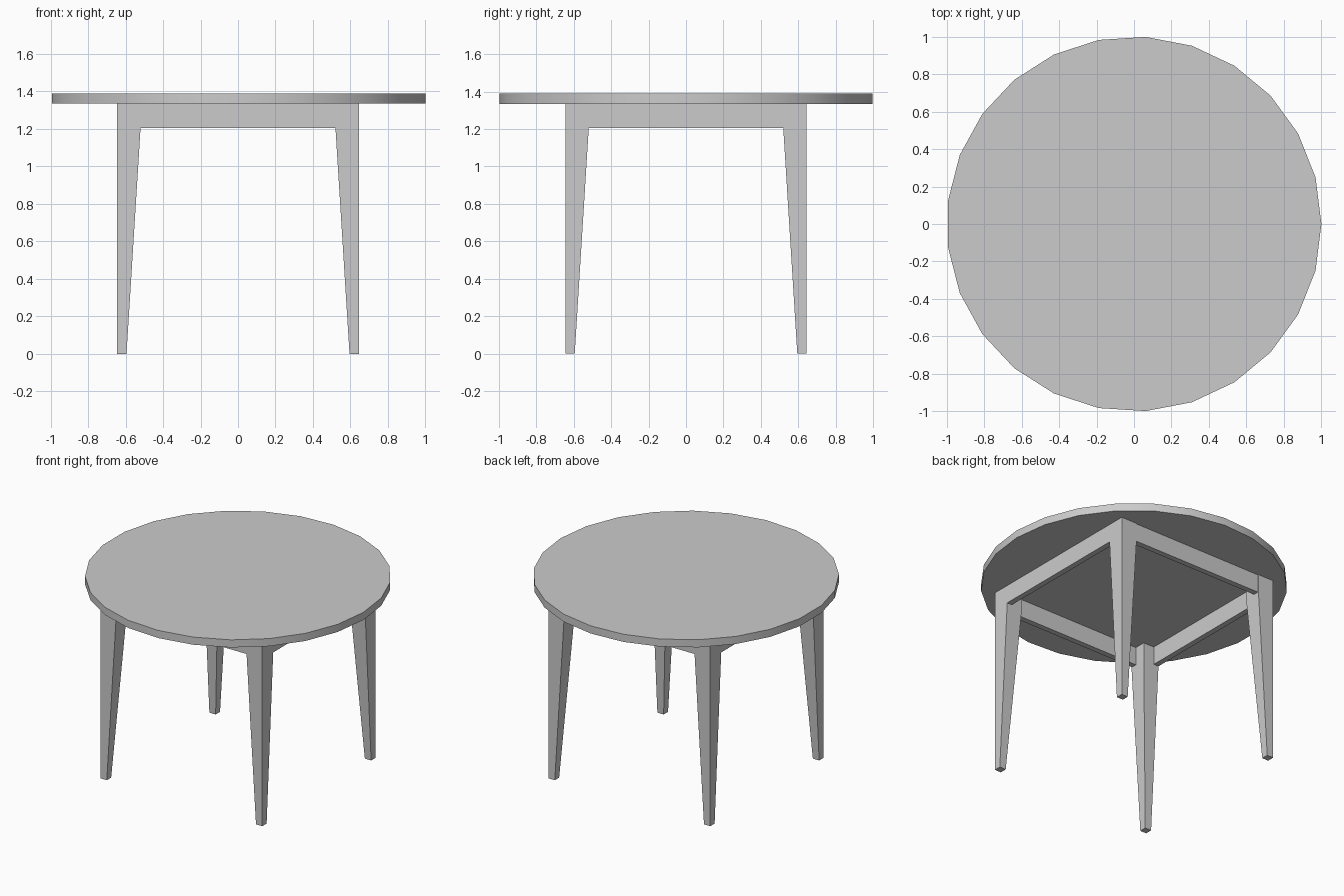
import bpy, bmesh, math

if "Cube" in bpy.data.objects:
    bpy.data.objects.remove(bpy.data.objects["Cube"])

TOP_Z, APRON_Z = 1.335, 1.205
OUT, INNER, FOOT = 0.645, 0.52, 0.595


def box(name, x0, x1, y0, y1, z0, z1):
    bpy.ops.mesh.primitive_cube_add(size=1, location=((x0 + x1) / 2, (y0 + y1) / 2, (z0 + z1) / 2))
    ob = bpy.context.object
    ob.name = name
    ob.scale = (x1 - x0, y1 - y0, z1 - z0)
    bpy.ops.object.transform_apply(location=False, rotation=False, scale=True)
    return ob


def leg(name, sx, sy):
    # square post, straight beside the apron, tapering on its two inner faces
    bm = bmesh.new()
    rings = []
    for z, inner in ((0, FOOT), (APRON_Z, INNER), (TOP_Z, INNER)):
        corners = ((inner, inner), (OUT, inner), (OUT, OUT), (inner, OUT))
        rings.append([bm.verts.new((sx * x, sy * y, z)) for x, y in corners])
    for a, b in zip(rings, rings[1:]):
        for i in range(4):
            j = (i + 1) % 4
            bm.faces.new((a[i], a[j], b[j], b[i]))
    bm.faces.new(rings[0])
    bm.faces.new(rings[-1])
    bmesh.ops.recalc_face_normals(bm, faces=bm.faces)
    mesh = bpy.data.meshes.new(name)
    bm.to_mesh(mesh)
    bm.free()
    bpy.context.collection.objects.link(bpy.data.objects.new(name, mesh))


# round table top with 25 sides
bpy.ops.mesh.primitive_cylinder_add(vertices=25, radius=1, depth=0.055, location=(0, 0, TOP_Z + 0.0275),
                                    rotation=(0, 0, math.radians(-90)))
top = bpy.context.object
top.name = "table_top"
# turn so that one corner points along +x
bpy.ops.object.transform_apply(rotation=True)
bpy.ops.object.shade_smooth_by_angle(angle=math.radians(30))

# four tapered legs
for sy, depth in ((-1, "front"), (1, "back")):
    for sx, side in ((-1, "left"), (1, "right")):
        leg(f"{depth}_{side}_leg", sx, sy)

# apron rails between the legs
T = 0.04
for s, name in ((-1, "front_rail"), (1, "back_rail")):
    y0, y1 = sorted((s * (OUT - 0.005), s * (OUT - 0.005 - T)))
    box(name, -INNER, INNER, y0, y1, APRON_Z, TOP_Z)
for s, name in ((-1, "left_rail"), (1, "right_rail")):
    x0, x1 = sorted((s * OUT, s * (OUT - T)))
    box(name, x0, x1, -INNER, INNER, APRON_Z, TOP_Z)
